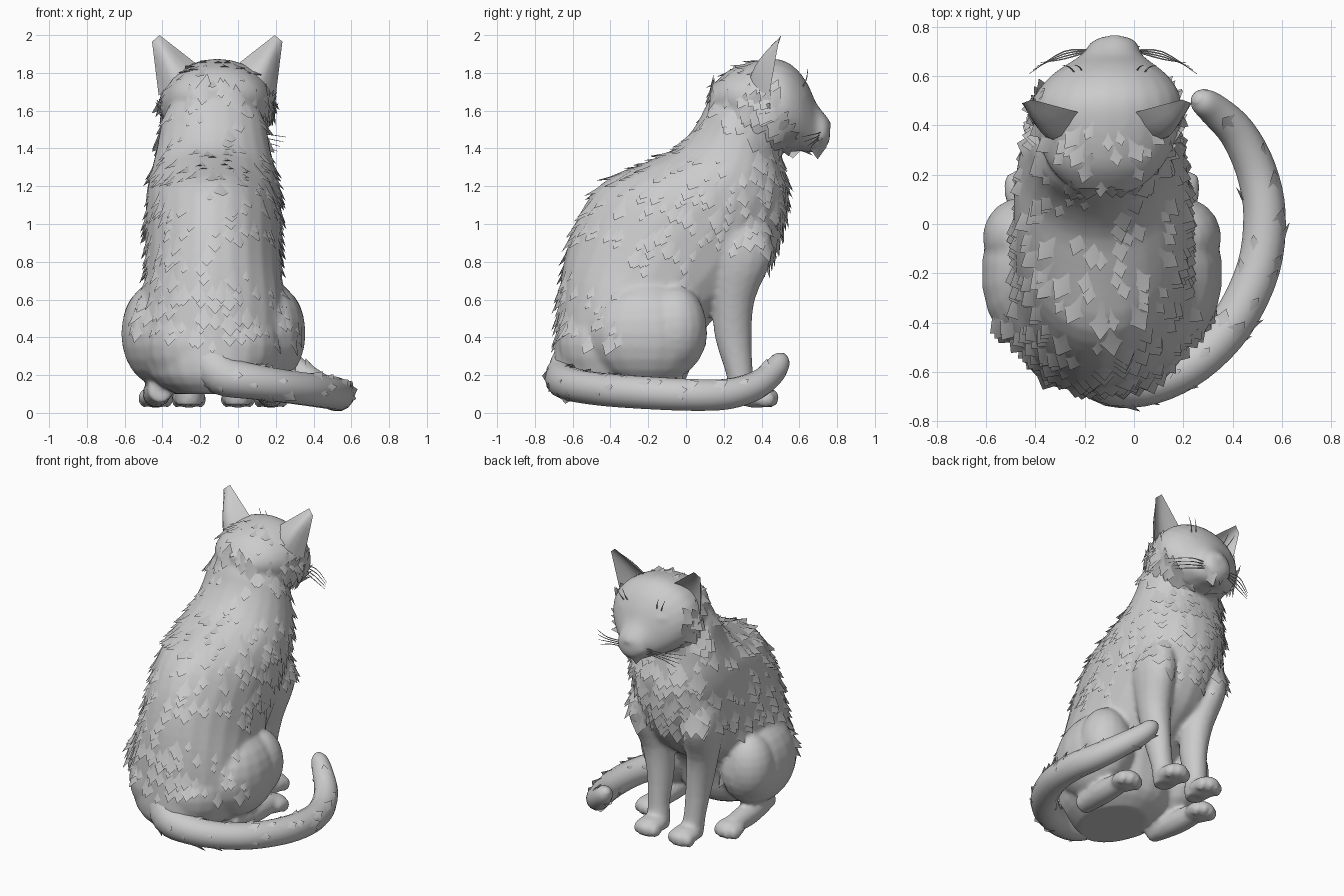
import bpy, bmesh, math, random
from mathutils import Vector

if "Cube" in bpy.data.objects:
    bpy.data.objects.remove(bpy.data.objects["Cube"])

random.seed(4)
CX = -0.13                       # body midline
GREY = bpy.data.materials.new("soft grey")
GREY.diffuse_color = (0.6, 0.6, 0.6, 1)
GREY.use_nodes = True
GREY.node_tree.nodes["Principled BSDF"].inputs["Base Color"].default_value = GREY.diffuse_color


def smooth(ob, angle):
    bpy.ops.object.select_all(action='DESELECT')
    ob.select_set(True)
    bpy.context.view_layer.objects.active = ob
    bpy.ops.object.shade_smooth_by_angle(angle=math.radians(angle))


def finish(name, bm, angle=60):
    bmesh.ops.recalc_face_normals(bm, faces=bm.faces)
    me = bpy.data.meshes.new(name)
    bm.to_mesh(me)
    bm.free()
    ob = bpy.data.objects.new(name, me)
    bpy.context.collection.objects.link(ob)
    me.materials.append(GREY)
    smooth(ob, angle)
    return ob


def spline(rows, steps):
    """Catmull-Rom through rows of numbers."""
    out, n = [], len(rows)
    for i in range(n - 1):
        a, b, c, d = rows[max(i - 1, 0)], rows[i], rows[i + 1], rows[min(i + 2, n - 1)]
        for k in range(steps):
            t = k / steps
            out.append([0.5 * (2 * q + (r - p) * t + (2 * p - 5 * q + 4 * r - s) * t * t
                               + (3 * q - p - 3 * r + s) * t ** 3)
                        for p, q, r, s in zip(a, b, c, d)])
    return out + [list(rows[-1])]


def loft(name, rings, sides=20, steps=3):
    """Skin over rings given as centre, u axis and v axis (nine numbers)."""
    bm = bmesh.new()
    loops = []
    for r in spline(rings, steps):
        c, u, v = Vector(r[:3]), Vector(r[3:6]), Vector(r[6:9])
        loops.append([bm.verts.new(c + u * math.cos(a) + v * math.sin(a))
                      for a in (2 * math.pi * i / sides for i in range(sides))])
    for p, q in zip(loops, loops[1:]):
        for i in range(sides):
            j = (i + 1) % sides
            bm.faces.new((p[i], p[j], q[j], q[i]))
    bm.faces.new(loops[0][::-1])
    bm.faces.new(loops[-1])
    return finish(name, bm)


def blob(name, centre, radii):
    bm = bmesh.new()
    bmesh.ops.create_uvsphere(bm, u_segments=18, v_segments=12, radius=1)
    for v in bm.verts:
        v.co = Vector(centre) + Vector(a * b for a, b in zip(v.co, radii))
    return finish(name, bm)


def path_tube(name, pts, sides=14, steps=4):
    """Round tube along x, y, z, radius points."""
    rows = spline(pts, steps)
    rings = []
    for i, p in enumerate(rows):
        t = Vector(rows[min(i + 1, len(rows) - 1)][:3]) - Vector(rows[max(i - 1, 0)][:3])
        u = t.cross(Vector((0, 0, 1))).normalized()
        v = u.cross(t).normalized()
        rings.append([*p[:3], *(u * p[3]), *(v * p[3])])
    return loft(name, rings, sides, 1)


def fuse(name, parts, voxel, passes):
    """Melt overlapping parts into one continuous skin."""
    bpy.ops.object.select_all(action='DESELECT')
    for p in parts:
        p.select_set(True)
    ob = bpy.context.view_layer.objects.active = parts[0]
    bpy.ops.object.join()
    ob.name = ob.data.name = name
    m = ob.modifiers.new("melt", 'REMESH')
    m.mode, m.voxel_size = 'VOXEL', voxel
    m = ob.modifiers.new("soften", 'SMOOTH')
    m.factor, m.iterations = 0.5, passes
    for m in [m.name for m in ob.modifiers if m.type in ('REMESH', 'SMOOTH')]:
        bpy.ops.object.modifier_apply(modifier=m)
    smooth(ob, 60)
    return ob


def fur(name, skin, count, size, flow, keep=lambda c: True):
    """Scatter tufts that rise out of the skin to a free tip, combed along flow(point)."""
    polys = [p for p in skin.data.polygons if len(p.vertices) == 4 and keep(p.center)]
    bm = bmesh.new()
    for p in random.choices(polys, [q.area for q in polys], k=count):
        c, n = p.center, p.normal
        d = flow(c)
        d = d - n * d.dot(n)
        if d.length < 0.05:
            continue
        d.normalize()
        s = n.cross(d)
        L = size * random.uniform(0.75, 1.3)
        left, right = (bm.verts.new(c + s * k * L * 0.5 - n * 0.012) for k in (-1, 1))
        root = bm.verts.new(c - d * L * 0.9 - n * 0.008)
        ridge = bm.verts.new(c + n * L * 0.07)
        tip = bm.verts.new(c + d * L * 0.6 + n * L * 0.24)
        for f in ((left, root, ridge), (root, right, ridge), (left, ridge, tip),
                  (ridge, right, tip), (left, tip, right), (left, right, root)):
            bm.faces.new(f)
    return finish(name, bm, 70)


# Torso: back point y,z / front point y,z / half width
spine = [(-.62, .10, -.12, .10, .20), (-.70, .2, .0, .18, .33), (-.69, .42, .06, .36, .39),
         (-.67, .65, .13, .48, .385), (-.635, .85, .24, .56, .365), (-.565, 1.05, .36, .66, .36),
         (-.44, 1.22, .46, .82, .36), (-.23, 1.32, .52, 1.0, .355), (-.06, 1.40, .54, 1.15, .33),
         (.05, 1.52, .52, 1.28, .30), (.12, 1.65, .50, 1.40, .275), (.22, 1.76, .48, 1.5, .22)]
parts = [loft("torso", [(CX, (by + fy) / 2, (bz + fz) / 2, w, 0, 0,
                         0, (fy - by) / 2, (fz - bz) / 2) for by, bz, fy, fz, w in spine], 24)]

# Head: y, centre z, half width, half height, midline x
skull = [(.13, 1.66, .12, .06, -.12), (.22, 1.67, .22, .14, -.115), (.33, 1.65, .275, .205, -.11),
         (.45, 1.635, .30, .24, -.11), (.53, 1.62, .29, .24, -.105), (.60, 1.595, .24, .21, -.10),
         (.65, 1.555, .175, .175, -.095), (.69, 1.51, .12, .13, -.09), (.74, 1.49, .09, .085, -.08),
         (.762, 1.495, .045, .05, -.08)]
parts += [loft("head", [(x, y, z, w, 0, 0, 0, 0, h) for y, z, w, h, x in skull], 24),
          blob("nose", (-.08, .745, 1.525), (.042, .025, .025)),
          blob("chin", (-.085, .69, 1.42), (.07, .05, .042))]

for s, side in ((-1, "left"), (1, "right")):
    # Ears: cupped shell with a blunt tip, bulging at the back and hollow in front
    bm = bmesh.new()
    outer, inner = Vector((-.11 + s * .31, .44, 1.68)), Vector((-.11 + s * .10, .45, 1.84))
    tip_out, tip_in = Vector((-.11 + s * .345, .49, 1.965)), Vector((-.11 + s * .305, .505, 2.0))
    for bulge in (.11, .055):
        grid = []
        for t in (k / 6 for k in range(7)):
            a, b = outer.lerp(tip_out, t), inner.lerp(tip_in, t)
            grid.append([bm.verts.new(a.lerp(b, u / 6) - Vector(
                (0, bulge * math.sin(math.pi * u / 6) * (1 - t * t), 0))) for u in range(7)])
        for t in range(6):
            for u in range(6):
                bm.faces.new((grid[t][u], grid[t][u + 1], grid[t + 1][u + 1], grid[t + 1][u]))
    bmesh.ops.remove_doubles(bm, verts=bm.verts, dist=.002)
    finish(side + "_ear", bm)

    # Muzzle pad, closed eyelid and whiskers
    parts.append(blob("muzzle_pad", (-.085 + s * .048, .708, 1.475), (.06, .045, .048)))
    parts.append(blob("brow", (-.1 + s * .12, .60, 1.675), (.075, .05, .035)))
    path_tube(side + "_eyelid", [(-.1 + s * .075, .672, 1.60, .006), (-.1 + s * .125, .648, 1.585, .013),
                                 (-.1 + s * .17, .628, 1.60, .012), (-.1 + s * .205, .6, 1.63, .006)], 8)
    for k in range(4):
        path_tube(f"{side}_whisker_{k}", [
            (-.085 + s * .08, .705, 1.485 - .012 * k, .0035),
            (-.085 + s * .2, .70 - .01 * k, 1.48 - .02 * k, .003),
            (-.085 + s * (.34 - .015 * k), .61 + .015 * k, 1.46 - .025 * k, .0012)], 5)
    for k in range(2):
        path_tube(f"{side}_brow_whisker_{k}", [
            (-.1 + s * (.10 + .03 * k), .60, 1.70, .0035), (-.1 + s * (.12 + .04 * k), .635, 1.76, .003),
            (-.1 + s * (.14 + .05 * k), .645, 1.82, .0012)], 5)

    # Front leg and paw, with the shoulder fading into the chest
    leg = [(.16, .27, 1.1, .09, .13), (.20, .27, .95, .115, .18), (.205, .28, .8, .115, .17),
           (.175, .25, .6, .10, .115), (.15, .25, .4, .083, .098), (.14, .285, .2, .07, .072),
           (.13, .30, .1, .073, .08), (.13, .31, .04, .068, .08)]
    parts.append(loft("leg", [(CX + s * x, y, z, rx, 0, 0, 0, ry, 0) for x, y, z, rx, ry in leg], 16))
    parts.append(blob("paw", (CX + s * .13, .375, .085), (.09, .12, .058)))

    # Haunch, hind foot and paw
    parts.append(blob("haunch", (CX + s * .29, -.20, .42), (.20, .315, .275)))
    parts.append(blob("knee", (CX + s * .32, -.055, .45), (.165, .165, .225)))
    parts.append(blob("rump", (CX + s * .10, -.42, .36), (.26, .26, .26)))
    parts.append(path_tube("foot", [(CX + s * .28, -.32, .12, .065), (CX + s * .30, -.1, .105, .075),
                                    (CX + s * .305, .08, .095, .065), (CX + s * .305, .15, .085, .055)]))
    parts.append(blob("hind_paw", (CX + s * .305, .13, .085), (.093, .10, .058)))
    for px, py in ((.13, .455), (.305, .195)):
        for k in range(4):
            off = (k - 1.5) * .043
            parts.append(blob("toe", (CX + s * px + off, py - abs(off) * .5, .072), (.027, .047, .045)))

body = fuse("body", parts, .015, 5)


# Fur over back, flanks and chest, then the head and cheek ruffs
def torso_fur(c):
    return (c.z > .35 and c.z < 1.4 + max(0, .15 - c.y) and (c.z > .78 or c.y < .05)
            and not (abs(c.x - CX) > .3 and c.z < .7 and c.y > -.35))


fur("torso_fur", body, 330, 0.095,
    lambda c: Vector(((c.x - CX) * .3, -.35 if c.y < .3 else .1, -1)), torso_fur)
fur("chest_ruff", body, 60, 0.11, lambda c: Vector(((c.x - CX) * .4, .1, -1)),
    lambda c: c.y > .38 and .85 < c.z < 1.35)
fur("head_fur", body, 45, 0.09, lambda c: Vector(((c.x + .11) * 2, -.5, -.7)),
    lambda c: c.y < .40 and c.z > 1.5)
fur("cheek_ruff", body, 50, 0.12, lambda c: Vector(((c.x + .11), -.5, -.9)),
    lambda c: .33 < c.y < .52 and 1.42 < c.z < 1.68 and abs(c.x + .11) > .15)

# Tail curling round the right side to a raised tip
curl = [(-.16, -.56, .30, .13), (-.08, -.635, .20, .11), (.08, -.635, .165, .095),
        (.25, -.555, .14, .088), (.40, -.40, .12, .088), (.505, -.18, .105, .088),
        (.53, .04, .095, .086), (.495, .22, .10, .082), (.42, .37, .145, .075),
        (.33, .46, .215, .066), (.275, .50, .275, .052), (.25, .515, .305, .02)]
tail = path_tube("tail", curl)


def tail_flow(c):
    i = min(range(len(curl) - 1), key=lambda k: (Vector(curl[k][:3]) - c).length)
    return Vector(curl[i + 1][:3]) - Vector(curl[i][:3])


fur("tail_fur", tail, 35, .075, tail_flow, lambda c: c.z > .06)
